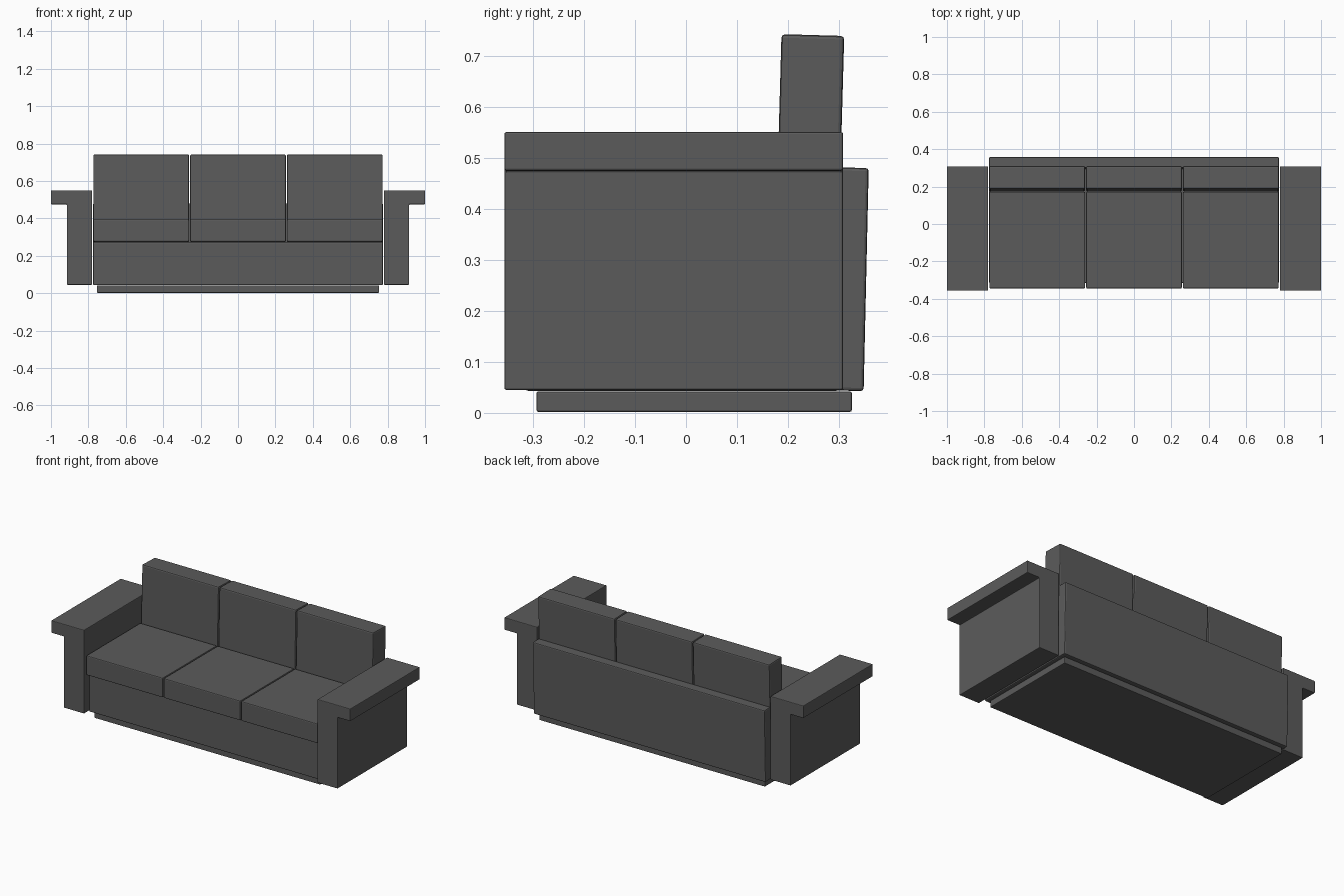
import bpy, bmesh, math
from mathutils import Matrix

if "Cube" in bpy.data.objects:
    bpy.data.objects.remove(bpy.data.objects["Cube"])

mat = bpy.data.materials.new("charcoal_fabric")
mat.diffuse_color = (0.105, 0.105, 0.105, 1)
mat.use_nodes = True
mat.node_tree.nodes["Principled BSDF"].inputs["Base Color"].default_value = mat.diffuse_color


def extrude_profile(name, pts, y0, y1, bevel):
    """Extrude an x-z outline along y and bevel its edges."""
    bm = bmesh.new()
    face = bm.faces.new([bm.verts.new((x, y0, z)) for x, z in pts])
    ext = bmesh.ops.extrude_face_region(bm, geom=[face])
    for v in ext["geom"]:
        if isinstance(v, bmesh.types.BMVert):
            v.co.y = y1
    bmesh.ops.recalc_face_normals(bm, faces=bm.faces[:])
    me = bpy.data.meshes.new(name)
    bm.to_mesh(me)
    bm.free()
    ob = bpy.data.objects.new(name, me)
    bpy.context.collection.objects.link(ob)
    me.materials.append(mat)
    mod = ob.modifiers.new("bevel", "BEVEL")
    mod.width = bevel
    mod.segments = 2
    return ob


def box(name, x0, x1, y0, y1, z0, z1, bevel=0.006, lean=0):
    """Bevelled box, optionally leaning back about its lower front edge."""
    ob = extrude_profile(name, [(x0, z0), (x1, z0), (x1, z1), (x0, z1)], y0, y1, bevel)
    if lean:
        ob.data.transform(Matrix.Translation((0, y0, z0))
                          @ Matrix.Rotation(-math.radians(lean), 4, 'X')
                          @ Matrix.Translation((0, -y0, -z0)))
    return ob


# Plinth, seat base and leaning back panel
box("plinth", -0.755, 0.755, -0.293, 0.325, 0.002, 0.042, 0.004)
box("seat_base", -0.775, 0.775, -0.315, 0.30, 0.043, 0.272)
box("back_panel", -0.775, 0.775, 0.29, 0.348, 0.044, 0.481, lean=1.3)

# Three seat cushions and three back cushions
for i in (-1, 0, 1):
    c = i * 0.5175
    box(f"seat_cushion_{i + 2}", c - 0.256, c + 0.256, -0.345, 0.172, 0.276, 0.395)
    box(f"back_cushion_{i + 2}", c - 0.256, c + 0.256, 0.174, 0.297, 0.276, 0.742, 0.007, lean=1.6)

# Arms with a flat top overhanging outwards
outline = [(0.78, 0.045), (0.915, 0.045), (0.915, 0.475),
           (1.0, 0.475), (1.0, 0.55), (0.78, 0.55)]
for side, label in ((-1, "left"), (1, "right")):
    extrude_profile(f"{label}_arm", [(side * x, z) for x, z in outline], -0.356, 0.308, 0.004)
